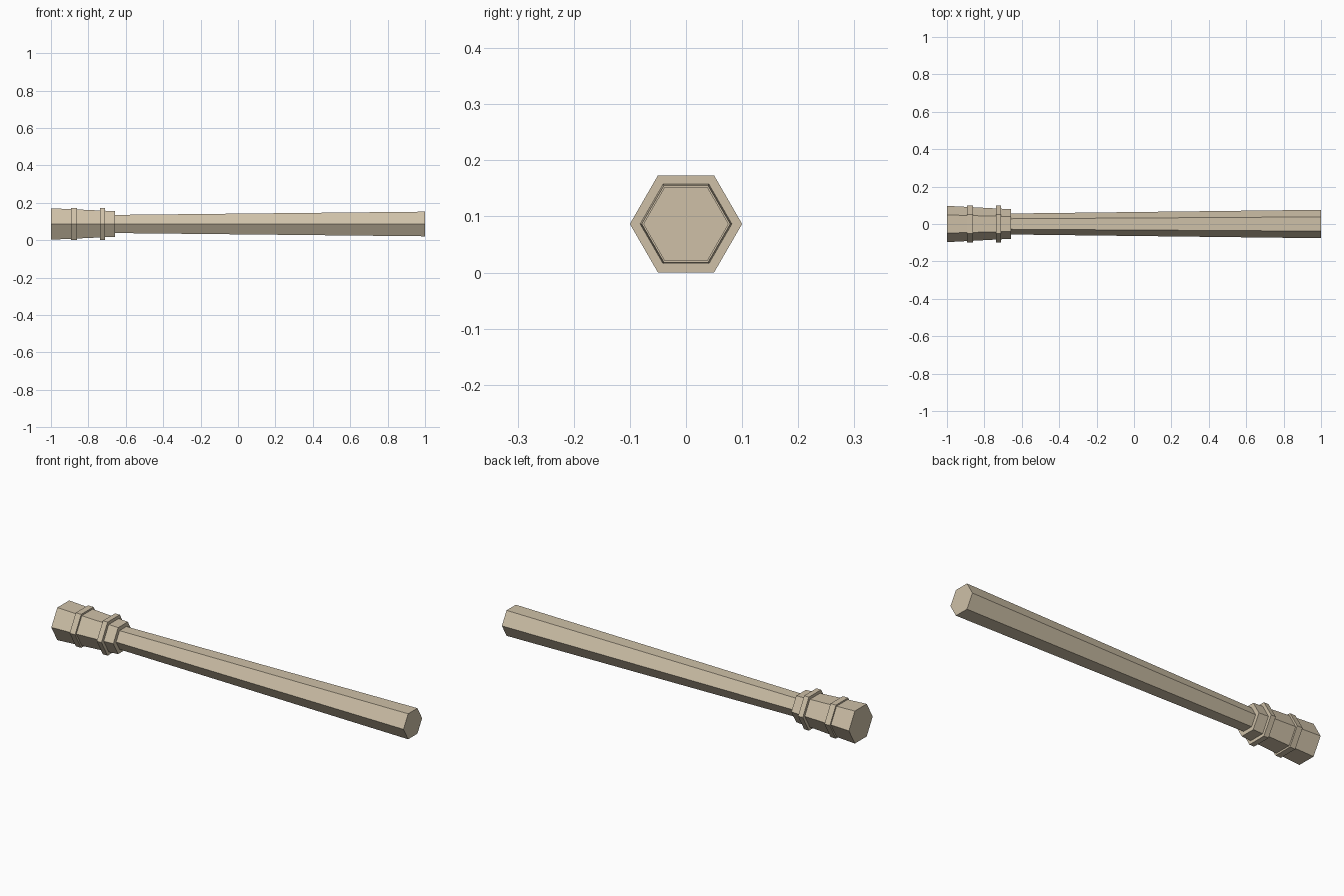
import bpy
import math

cube = bpy.data.objects.get("Cube")
if cube:
    bpy.data.objects.remove(cube, do_unlink=True)

SIDES = 6
AXIS_Z = 0.1 * math.cos(math.pi / SIDES)   # collars rest on the ground

# Single tan colour
tan = bpy.data.materials.new("tan")
tan.use_nodes = True
tan.diffuse_color = (0.62, 0.53, 0.39, 1)
tan.node_tree.nodes["Principled BSDF"].inputs["Base Color"].default_value = tan.diffuse_color


def hex_bar(name, x0, x1, r0, r1):
    """Capped six-sided bar along x, radius r0 at x0 and r1 at x1."""
    verts = []
    for x, r in ((x0, r0), (x1, r1)):
        for i in range(SIDES):
            a = math.tau * i / SIDES
            verts.append((x, r * math.cos(a), AXIS_Z + r * math.sin(a)))
    faces = [tuple(reversed(range(SIDES))), tuple(range(SIDES, 2 * SIDES))]
    for i in range(SIDES):
        j = (i + 1) % SIDES
        faces.append((i, j, j + SIDES, i + SIDES))
    mesh = bpy.data.meshes.new(name)
    mesh.from_pydata(verts, [], faces)
    mesh.materials.append(tan)
    obj = bpy.data.objects.new(name, mesh)
    bpy.context.collection.objects.link(obj)
    return obj


# Long shaft, widening towards its free end
hex_bar("shaft", -0.66, 1.0, 0.056, 0.076)

# Thick grip, narrowing towards the shaft
hex_bar("grip", -1.0, -0.658, 0.097, 0.079)

# Two raised collars around the grip
hex_bar("outer_collar", -0.893, -0.862, 0.1, 0.1)
hex_bar("inner_collar", -0.738, -0.711, 0.1, 0.1)
